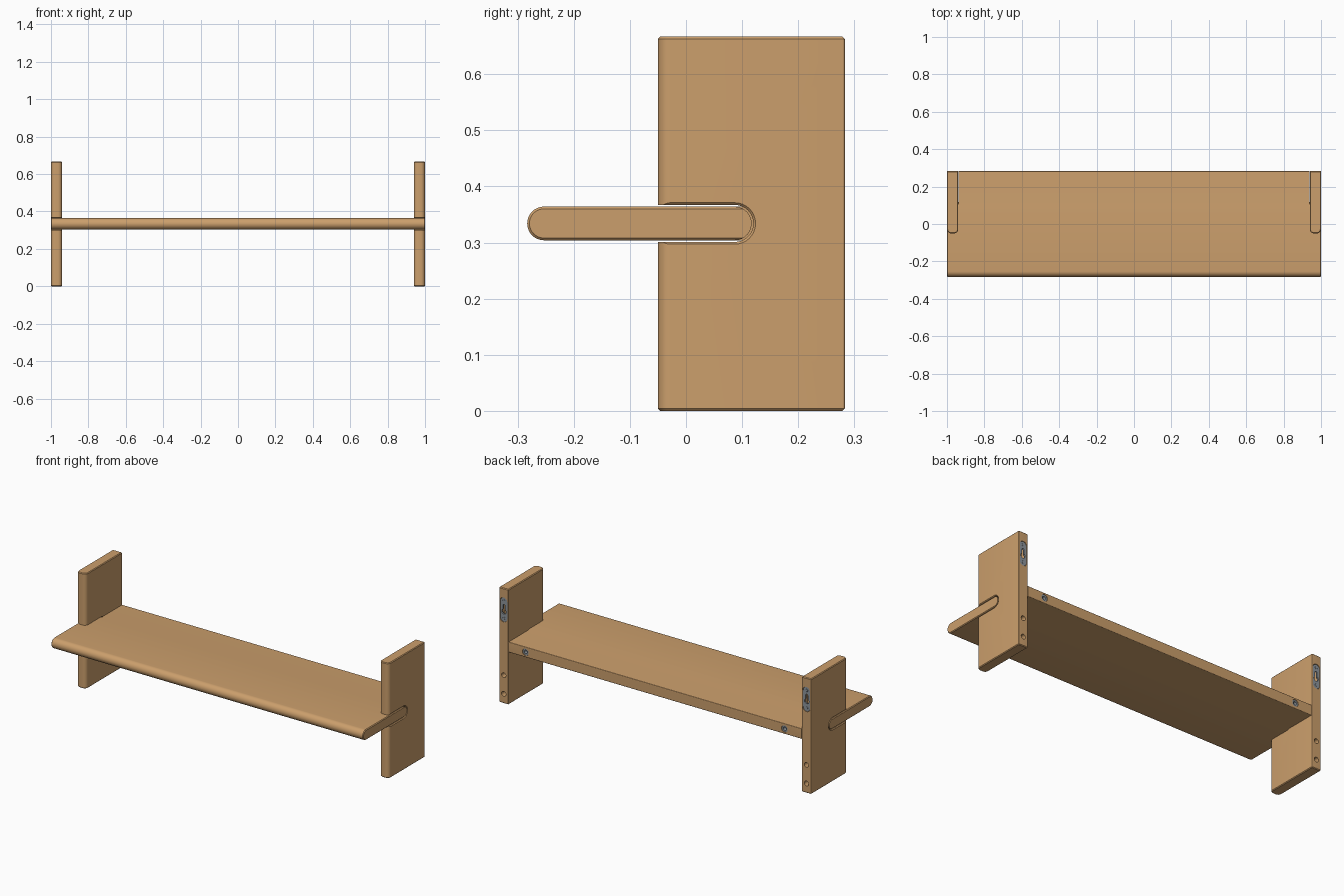
import bpy, bmesh, math

if "Cube" in bpy.data.objects:
    bpy.data.objects.remove(bpy.data.objects["Cube"])


def material(name, rgb):
    m = bpy.data.materials.new(name)
    m.diffuse_color = (*rgb, 1)
    m.use_nodes = True
    m.node_tree.nodes["Principled BSDF"].inputs["Base Color"].default_value = m.diffuse_color
    return m


WOOD = material("warm wood", (0.60, 0.346, 0.150))
STEEL = material("grey steel", (0.27, 0.30, 0.33))


def rounded(a0, a1, b0, b1, r_lo, r_hi, inset=0.0, n=8):
    """Rounded rectangle: r_lo rounds the two low-b corners, r_hi the high-b ones."""
    pts = []
    for ca, cb, r, start in ((a1 - r_lo, b0 + r_lo, r_lo, -90), (a1 - r_hi, b1 - r_hi, r_hi, 0),
                             (a0 + r_hi, b1 - r_hi, r_hi, 90), (a0 + r_lo, b0 + r_lo, r_lo, 180)):
        for i in range(n + 1):
            t = math.radians(start + 90 * i / n)
            q = max(r - inset, 0.0004)
            # keep arc centres, pulling them in when the radius is smaller than the inset
            k = inset - (r - q)
            sa = 1 if start in (-90, 0) else -1
            sb = 1 if start in (0, 90) else -1
            pts.append((ca - sa * k + q * math.cos(t), cb - sb * k + q * math.sin(t)))
    return pts


def circle(a, b, r, n=24):
    return [(a + r * math.cos(2 * math.pi * i / n), b + r * math.sin(2 * math.pi * i / n))
            for i in range(n)]


def loft(name, axis, sections, mat=WOOD, side=1):
    """Solid through matching outlines placed along an axis."""
    place = {"X": lambda t, a, b: (side * t, a, b),
             "Y": lambda t, a, b: (side * a, t, b),
             "Z": lambda t, a, b: (side * a, b, t)}[axis]
    bm = bmesh.new()
    rings = [[bm.verts.new(place(t, a, b)) for a, b in pts] for t, pts in sections]
    for lo, hi in zip(rings, rings[1:]):
        for i in range(len(lo)):
            j = (i + 1) % len(lo)
            bm.faces.new((lo[i], lo[j], hi[j], hi[i]))
    bm.faces.new(rings[0])
    bm.faces.new(rings[-1])
    bmesh.ops.recalc_face_normals(bm, faces=bm.faces)
    me = bpy.data.meshes.new(name)
    bm.to_mesh(me)
    bm.free()
    me.materials.append(mat)
    ob = bpy.data.objects.new(name, me)
    bpy.context.collection.objects.link(ob)
    return ob


def select(ob):
    bpy.ops.object.select_all(action="DESELECT")
    ob.select_set(True)
    bpy.context.view_layer.objects.active = ob


def cut(ob, *cutters):
    select(ob)
    for c in cutters:
        m = ob.modifiers.new("cut", "BOOLEAN")
        m.operation, m.solver, m.object = "DIFFERENCE", "EXACT", c
        bpy.ops.object.modifier_apply(modifier=m.name)
        bpy.data.objects.remove(c)


def smooth(ob):
    select(ob)
    bpy.ops.object.shade_smooth_by_angle(angle=math.radians(30))


FRONT, BACK, Z0, Z1 = -0.283, 0.283, 0.304, 0.364
MID, R, TAB = (Z0 + Z1) / 2, 0.03, 0.087
CH = 0.004
H = 0.667
sides = (("right", 1), ("left", -1))


def board(inset):
    # shelf section as (y, z): round nose in front, eased edges at the back
    return [(y, z) for z, y in rounded(Z0, Z1, FRONT, BACK, 0.0299, CH, inset, 10)]


# shelf board with bull-nosed front, narrowed to round-backed tabs at the ends
shelf = loft("shelf", "X", [(-1, board(CH)), (-1 + CH, board(0)), (1 - CH, board(0)), (1, board(CH))])
arc = [(TAB + R * math.cos(math.radians(t)), MID + R * math.sin(math.radians(t)))
       for t in range(-90, 91, 12)]
notch = [(TAB, 0.25)] + arc + [(TAB, 0.42), (0.35, 0.42), (0.35, 0.25)]
for name, s in sides:
    cut(shelf, loft("notch", "X", [(0.9385, notch), (1.1, notch)], side=s),
        loft("socket", "Y", [(0.22, circle(0.83, MID, 0.02)), (0.3, circle(0.83, MID, 0.02))], side=s))
smooth(shelf)


def slot(grow):
    # slot outline as (y, z), open at the front of the upright
    return [(y, z) for z, y in rounded(0.301 - grow, 0.367 + grow, -0.2, 0.12 + grow,
                                       0.001, 0.0329 + grow)]


def post(inset):
    return rounded(0.94, 1.0, -0.05, BACK, 0.022, CH, inset)


def keyplate(g):
    return rounded(0.948 - g, 0.992 + g, 0.472 - g, 0.612 + g, 0.0219, 0.0219)


for name, s in sides:
    # upright panel with eased ends and rounded front
    up = loft(name + "_upright", "Z", [(0, post(CH)), (CH, post(0)), (H - CH, post(0)), (H, post(CH))], side=s)
    cut(up, loft("slot", "X", [(0.9, slot(0)), (0.996, slot(0)), (1.004, slot(0.008))], side=s),
        loft("pocket", "Y", [(0.24, keyplate(0.001)), (0.3, keyplate(0.001))], side=s))
    # peg holes in the back edge
    for z in (0.055, 0.163):
        cut(up, loft("peg_hole", "Y", [(0.22, circle(0.97, z, 0.014)), (0.3, circle(0.97, z, 0.014))], side=s))
    smooth(up)

    # steel keyhole hanger plate set into the back edge
    plate = loft(name + "_hanger_plate", "Y", [(0.272, keyplate(0)), (0.281, keyplate(0))], STEEL, s)
    hole, groove = circle(0.97, 0.53, 0.014), rounded(0.963, 0.977, 0.53, 0.572, 0.001, 0.0069)
    cut(plate, loft("hole", "Y", [(0.26, hole), (0.3, hole)], STEEL, s),
        loft("groove", "Y", [(0.26, groove), (0.3, groove)], STEEL, s))
    # screw heads at both ends of the plate
    for z in (0.492, 0.593):
        smooth(loft(name + "_plate_screw", "Y", [(0.278, circle(0.97, z, 0.010)),
                                                 (0.282, circle(0.97, z, 0.007))], STEEL, s))
    smooth(plate)

    # steel sleeve in the shelf's back edge
    sleeve = loft(name + "_shelf_sleeve", "Y", [(0.23, circle(0.83, MID, 0.0195)),
                                                (0.28, circle(0.83, MID, 0.0195))], STEEL, s)
    cut(sleeve, loft("bore", "Y", [(0.26, circle(0.83, MID, 0.010)), (0.3, circle(0.83, MID, 0.010))], STEEL, s))
    smooth(sleeve)
